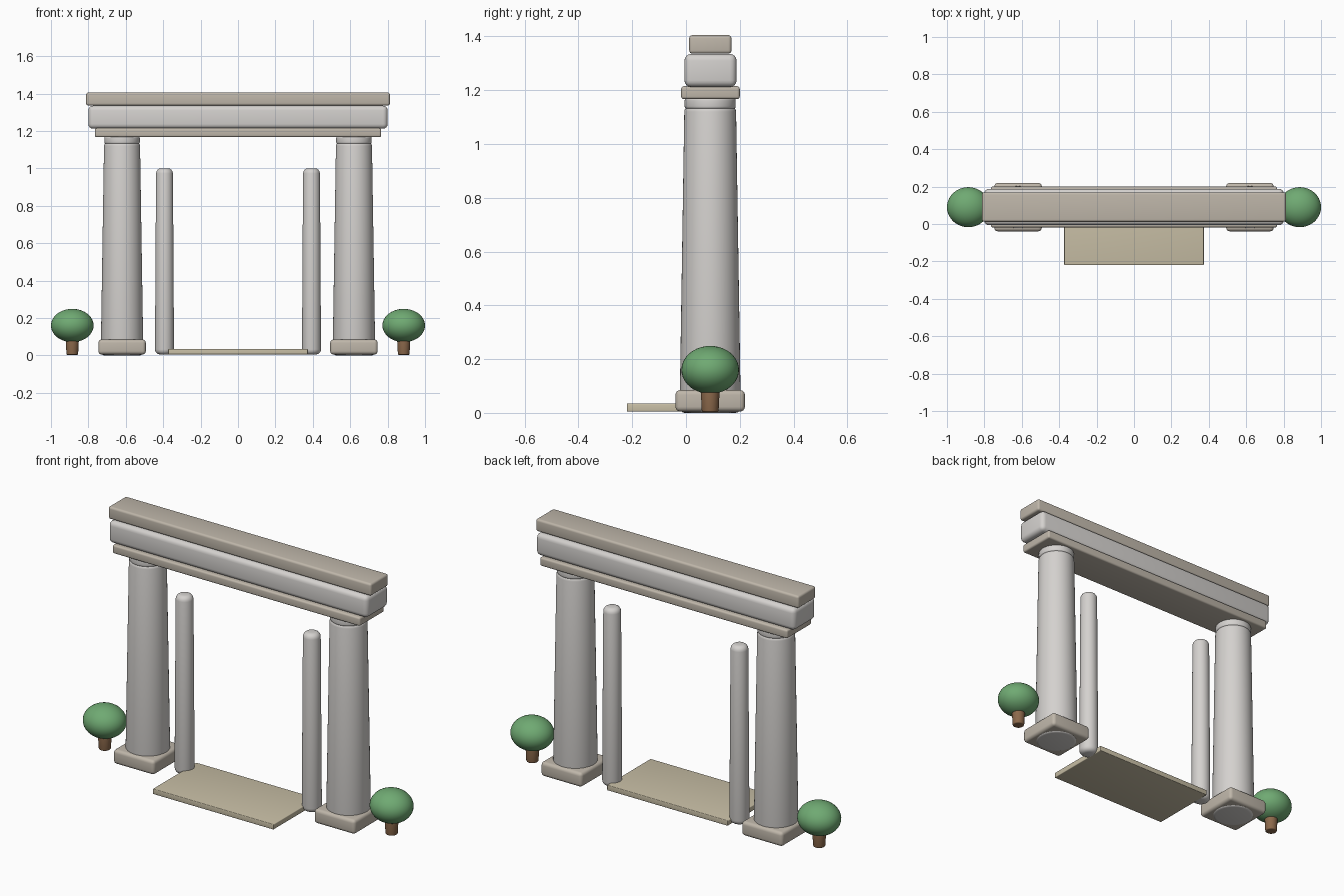
import bpy, bmesh, math

if "Cube" in bpy.data.objects:
    bpy.data.objects.remove(bpy.data.objects["Cube"])

CY = 0.09  # depth of the colonnade line


def material(name, rgb):
    m = bpy.data.materials.new(name)
    m.diffuse_color = (*rgb, 1)
    m.use_nodes = True
    m.node_tree.nodes["Principled BSDF"].inputs["Base Color"].default_value = m.diffuse_color
    return m


STONE = material("pale_stone", (0.66, 0.64, 0.62))
TRIM = material("warm_stone", (0.52, 0.47, 0.40))
PAVING = material("paving", (0.58, 0.52, 0.38))
LEAF = material("leaf", (0.16, 0.40, 0.17))
BARK = material("bark", (0.26, 0.14, 0.07))


def finish(ob, mat):
    ob.data.materials.append(mat)
    bpy.ops.object.select_all(action='DESELECT')
    ob.select_set(True)
    bpy.context.view_layer.objects.active = ob
    bpy.ops.object.shade_smooth_by_angle(angle=math.radians(35))
    return ob


def block(name, lo, hi, bevel, mat):
    """Box between two corners with rounded edges."""
    bm = bmesh.new()
    bmesh.ops.create_cube(bm, size=1)
    for v in bm.verts:
        v.co = [(a + b) / 2 + c * (b - a) for a, b, c in zip(lo, hi, v.co)]
    bmesh.ops.bevel(bm, geom=bm.edges[:], offset=bevel, segments=4,
                    profile=0.5, affect='EDGES')
    me = bpy.data.meshes.new(name)
    bm.to_mesh(me)
    bm.free()
    ob = bpy.data.objects.new(name, me)
    bpy.context.collection.objects.link(ob)
    return finish(ob, mat)


def drum(name, x, z0, z1, r0, r1, bevel, mat, sides=48):
    """Tapered round shaft with rounded rims."""
    bpy.ops.mesh.primitive_cone_add(vertices=sides, radius1=r0, radius2=r1, depth=z1 - z0,
                                    location=(x, CY, (z0 + z1) / 2))
    ob = bpy.context.object
    ob.name = name
    bm = bmesh.new()
    bm.from_mesh(ob.data)
    rims = [e for e in bm.edges if abs(e.verts[0].co.z - e.verts[1].co.z) < 1e-5]
    bmesh.ops.bevel(bm, geom=rims, offset=bevel, segments=4, profile=0.5, affect='EDGES')
    bm.to_mesh(ob.data)
    bm.free()
    return finish(ob, mat)


# Paired parts on both sides
for s, side in ((-1, "left"), (1, "right")):
    # Main column with plinth and collar
    x = 0.62 * s
    block(f"plinth_{side}", (x - 0.127, CY - 0.129, 0.005), (x + 0.127, CY + 0.129, 0.085), 0.018, TRIM)
    drum(f"column_{side}", x, 0, 1.14, 0.114, 0.096, 0.02, STONE)
    drum(f"column_collar_{side}", x, 1.13, 1.172, 0.095, 0.095, 0.01, STONE)

    # Slender inner post
    drum(f"inner_post_{side}", 0.393 * s, 0.005, 1.0, 0.051, 0.045, 0.027, STONE, 32)

    # Small round shrub
    xs = 0.886 * s
    drum(f"shrub_trunk_{side}", xs, 0.003, 0.10, 0.031, 0.036, 0.006, BARK, 24)
    bpy.ops.mesh.primitive_uv_sphere_add(segments=40, ring_count=20, radius=1, location=(xs, CY, 0.16))
    crown = bpy.context.object
    crown.name = f"shrub_crown_{side}"
    crown.scale = (0.114, 0.107, 0.089)
    finish(crown, LEAF)

# Stacked lintel
block("lower_lintel", (-0.765, -0.018, 1.167), (0.765, 0.2, 1.215), 0.01, TRIM)
block("main_beam", (-0.8, -0.006, 1.212), (0.8, 0.188, 1.335), 0.025, STONE)
block("cap_slab", (-0.812, 0.012, 1.336), (0.812, 0.169, 1.405), 0.012, TRIM)

# Threshold between the posts
block("threshold_slab", (-0.373, -0.22, 0.005), (0.373, 0.165, 0.035), 0.004, PAVING)
